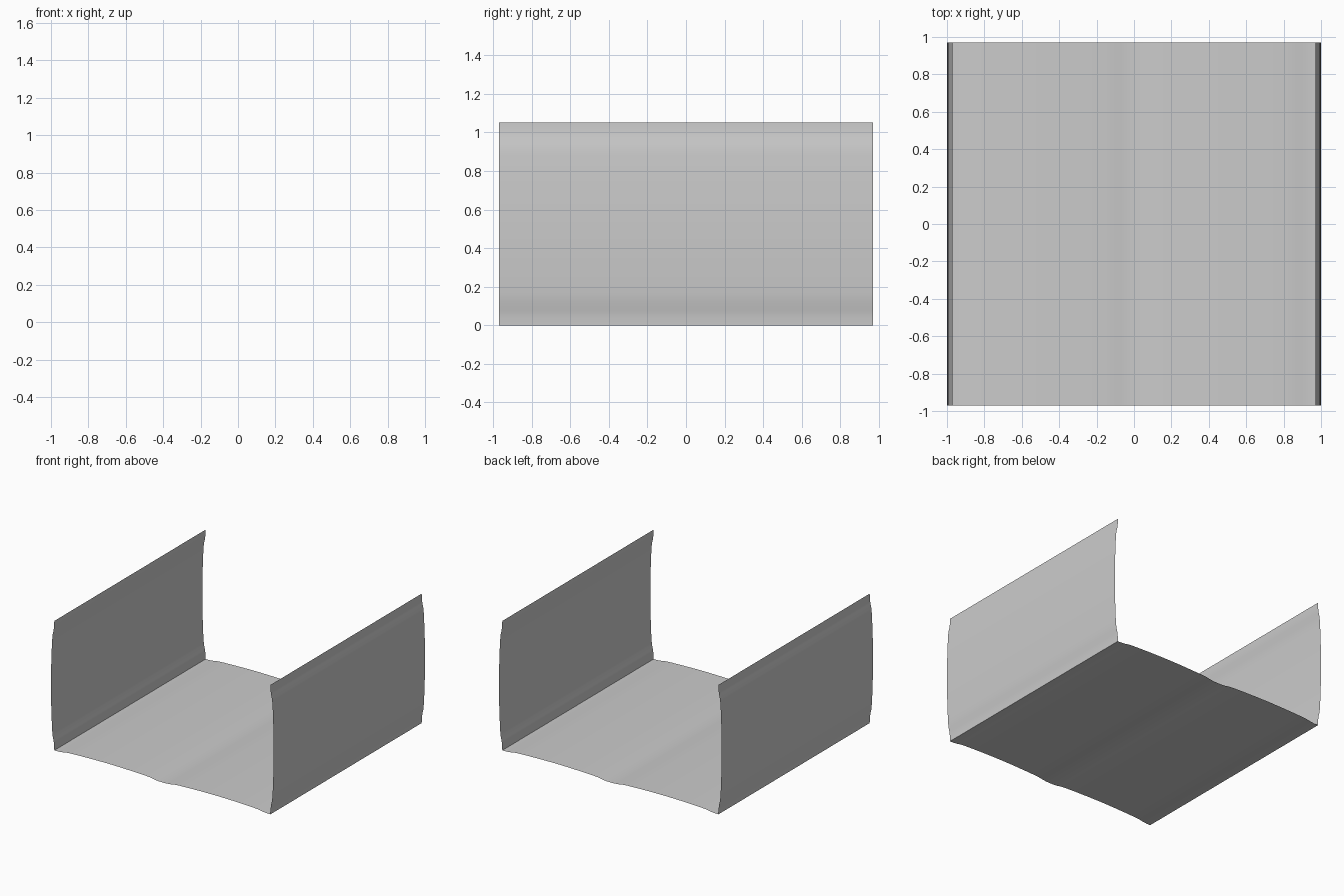
import bpy, bmesh

if "Cube" in bpy.data.objects:
    bpy.data.objects.remove(bpy.data.objects["Cube"])


def panel_curve(length, bulge):
    """Gently bowed panel section: flat lip, step, shallow arch, step, flat lip."""
    half = [(0, 0), (0.035, 0.02), (0.075, 0.2), (0.11, 0.5),
            (0.16, 0.66), (0.25, 0.8), (0.37, 0.94)]
    pts = half + [(0.5, 1.0)] + [(1 - t, b) for t, b in reversed(half)]
    return [(t * length, b * bulge) for t, b in pts]


def sheet(name, profile, ys):
    """Extrude an open (x, z) profile along y as a single-sided sheet."""
    bm = bmesh.new()
    rows = [[bm.verts.new((x, y, z)) for x, z in profile] for y in ys]
    for a, b in zip(rows, rows[1:]):
        for i in range(len(profile) - 1):
            bm.faces.new((a[i], a[i + 1], b[i + 1], b[i]))
    mesh = bpy.data.meshes.new(name)
    bm.to_mesh(mesh)
    bm.free()
    for p in mesh.polygons:
        p.use_smooth = True
    ob = bpy.data.objects.new(name, mesh)
    bpy.context.collection.objects.link(ob)
    return ob


D, H, BULGE = 0.97, 1.05, 0.03

# Side walls, bowed outwards (normals face outwards)
wall = panel_curve(H, BULGE)
sheet("right_wall", [(D + b, t) for t, b in reversed(wall)], (-D, D))
sheet("left_wall", [(-D - b, t) for t, b in wall], (-D, D))

# Floor: two raised panels meeting in a centre groove, split front and back
half = panel_curve(D, 0.022)
floor = [(t - D, b) for t, b in half] + [(t, b) for t, b in half[1:]]
sheet("front_floor", floor, (-D, 0))
sheet("back_floor", floor, (0, D))
